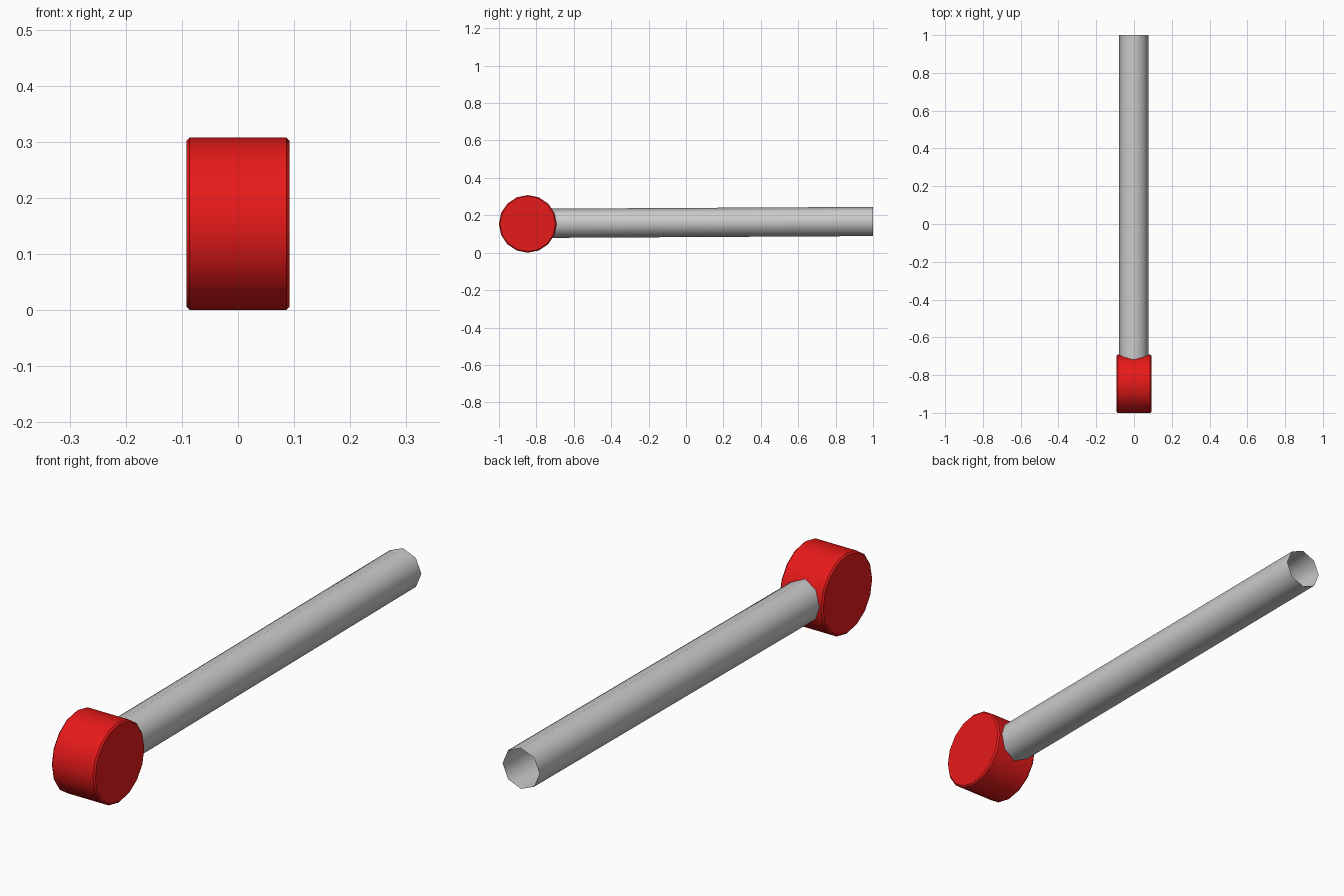
import bpy, bmesh
from math import pi, radians
from mathutils import Vector, Matrix

if "Cube" in bpy.data.objects:
    bpy.data.objects.remove(bpy.data.objects["Cube"])


def material(name, rgba):
    m = bpy.data.materials.new(name)
    m.diffuse_color = rgba
    m.use_nodes = True
    m.node_tree.nodes["Principled BSDF"].inputs["Base Color"].default_value = m.diffuse_color
    return m


def cylinder(name, start, end, radius, sides, capped, spin=0.0):
    """Cylinder running from start to end."""
    start, end = Vector(start), Vector(end)
    axis = end - start
    bm = bmesh.new()
    bmesh.ops.create_cone(bm, cap_ends=capped, segments=sides, radius1=radius,
                          radius2=radius, depth=axis.length,
                          matrix=Matrix.Rotation(spin, 4, 'Z'))
    mesh = bpy.data.meshes.new(name)
    bm.to_mesh(mesh)
    bm.free()
    obj = bpy.data.objects.new(name, mesh)
    bpy.context.collection.objects.link(obj)
    obj.location = (start + end) / 2
    obj.rotation_mode = 'QUATERNION'
    obj.rotation_quaternion = axis.to_track_quat('Z', 'Y')
    return obj


def smooth(obj, degrees):
    bpy.ops.object.select_all(action='DESELECT')
    obj.select_set(True)
    bpy.context.view_layer.objects.active = obj
    bpy.ops.object.shade_smooth_by_angle(angle=radians(degrees))


# Red head: short drum lying across x, with narrow chamfered rims
head = cylinder("head", (-0.092, -0.846, 0.154), (0.092, -0.846, 0.154),
                0.154, 16, True)
smooth(head, 50)
bevel = head.modifiers.new("rim_chamfer", 'BEVEL')
bevel.width = 0.006
bevel.segments = 1
bevel.limit_method = 'ANGLE'
bevel.angle_limit = radians(50)
head.data.materials.append(material("red", (0.8, 0.01, 0.01, 1)))

# Handle: open eight-sided tube, rising very slightly towards the back
handle = cylinder("handle", (-0.002, -0.80, 0.157), (-0.002, 1.0, 0.167),
                  0.078, 8, False)
smooth(handle, 60)
